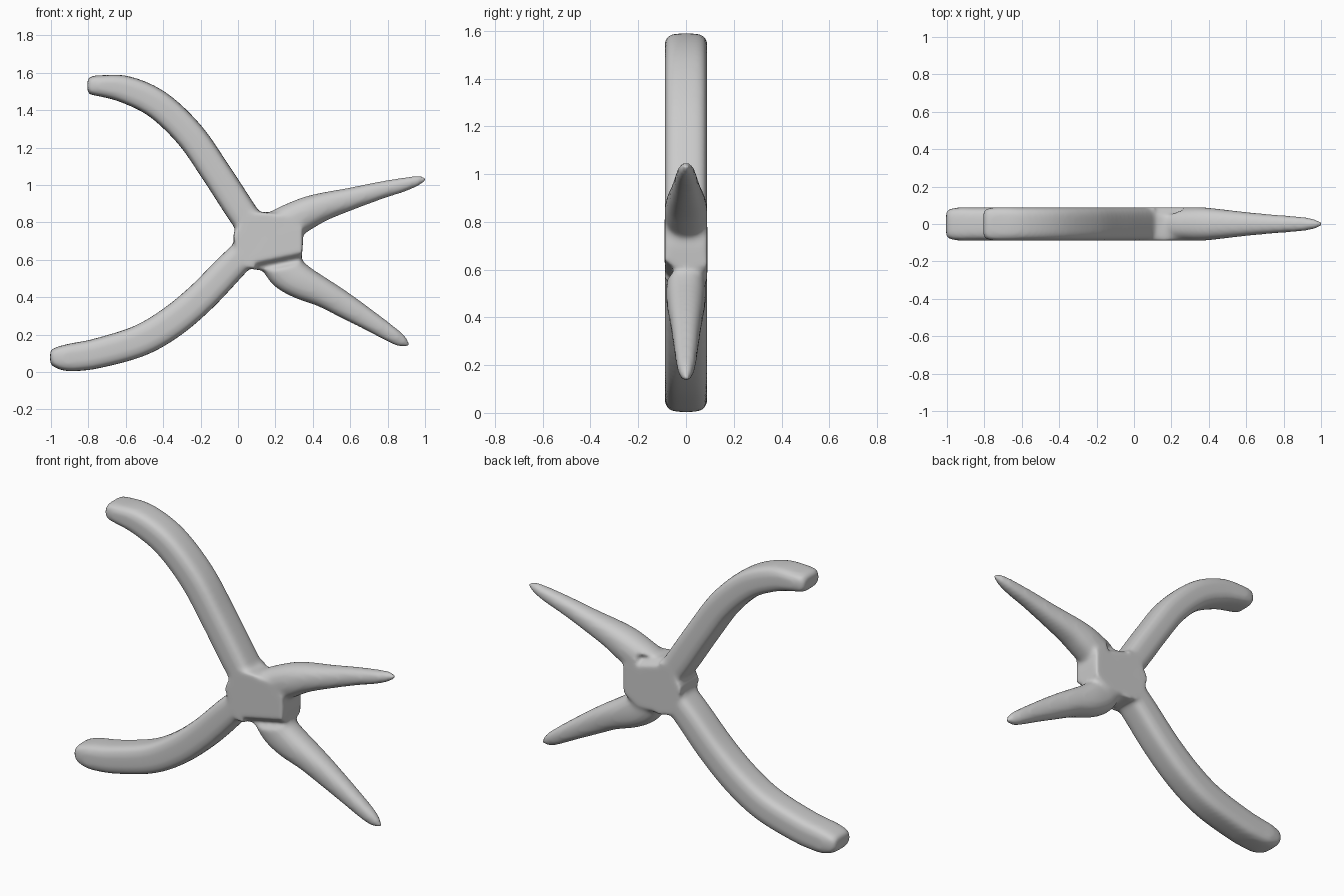
import bpy, bmesh, math
from mathutils import Vector

if "Cube" in bpy.data.objects:
    bpy.data.objects.remove(bpy.data.objects["Cube"])

DEPTH = 0.089


def spline(keys, steps=6):
    """Catmull-Rom through tuples (x, z, half_width, half_depth)."""
    k = [Vector(p) for p in keys]
    k = [2 * k[0] - k[1]] + k + [2 * k[-1] - k[-2]]
    out = []
    for i in range(1, len(k) - 2):
        a, b, c, d = k[i - 1:i + 3]
        for s in range(steps):
            t = s / steps
            out.append(0.5 * (2 * b + (c - a) * t + (2 * a - 5 * b + 4 * c - d) * t * t
                              + (3 * b - a - 3 * c + d) * t ** 3))
    return out + [k[-2]]


def sweep(bm, keys, power, sides=28):
    """Rounded-rectangle section swept along a path in the xz plane."""
    pts = spline(keys)
    rings = []
    for i, p in enumerate(pts):
        q = pts[min(i + 1, len(pts) - 1)] - pts[max(i - 1, 0)]
        t = Vector((q[0], q[1])).normalized()
        w, d = max(p[2], 0.004), max(p[3], 0.004)
        ring = []
        for j in range(sides):
            a = 2 * math.pi * j / sides
            c, s = math.cos(a), math.sin(a)
            u = math.copysign(abs(c) ** (2 / power), c) * w
            v = math.copysign(abs(s) ** (2 / power), s) * d
            ring.append(bm.verts.new((p[0] - t.y * u, v, p[1] + t.x * u)))
        rings.append(ring)
    faces = [bm.faces.new(rings[0]), bm.faces.new(rings[-1][::-1])]
    for r, s in zip(rings, rings[1:]):
        for j in range(sides):
            n = (j + 1) % sides
            faces.append(bm.faces.new((r[j], s[j], s[n], r[n])))
    bmesh.ops.recalc_face_normals(bm, faces=faces)


def plate(bm, outline, depth):
    """Outline in the xz plane extruded along y."""
    f = bm.faces.new([bm.verts.new((x, -depth, z)) for x, z in outline])
    ext = bmesh.ops.extrude_face_region(bm, geom=[f])["geom"]
    bmesh.ops.translate(bm, verts=[v for v in ext if isinstance(v, bmesh.types.BMVert)],
                        vec=(0, 2 * depth, 0))
    bmesh.ops.recalc_face_normals(bm, faces=bm.faces[:])


def make(name, bm):
    me = bpy.data.meshes.new(name)
    bm.to_mesh(me)
    bm.free()
    ob = bpy.data.objects.new(name, me)
    bpy.context.collection.objects.link(ob)
    return ob


bm = bmesh.new()
D = DEPTH
# Upper handle
sweep(bm, [(-.805, 1.53, .03, .065), (-.79, 1.53, .048, .08), (-.74, 1.53, .056, D),
           (-.6, 1.51, .073, D), (-.43, 1.43, .078, D), (-.26, 1.27, .079, D),
           (-.12, 1.07, .079, D), (.03, .84, .079, D), (.13, .7, .07, D)], 3.6)
# Lower handle
sweep(bm, [(-1.005, .078, .03, .065), (-.985, .078, .05, .08), (-.93, .076, .069, D),
           (-.87, .08, .076, D), (-.75, .1, .08, D), (-.53, .165, .084, D),
           (-.36, .262, .085, D), (-.2, .395, .083, D), (-.04, .56, .08, D),
           (.1, .7, .07, D)], 3.6)
# Upper jaw
sweep(bm, [(.2, .77, .09, D), (.27, .80, .095, D), (.37, .85, .087, .089),
           (.46, .885, .075, .08), (.6, .925, .06, .064), (.75, .968, .048, .05),
           (.88, 1.0, .038, .04), (.96, 1.022, .027, .028), (1.01, 1.035, .008, .008)], 2.4)
# Lower jaw
sweep(bm, [(.2, .6, .09, .08), (.26, .535, .1, .082), (.34, .48, .092, .083),
           (.46, .42, .076, .074), (.58, .35, .067, .062), (.72, .264, .053, .05),
           (.82, .2, .043, .04), (.875, .165, .033, .028), (.92, .137, .008, .008)], 2.4)
# Pivot hub
plate(bm, [(-.025, .74), (.05, .85), (.13, .855), (.25, .84), (.34, .78), (.348, .7),
           (.34, .6), (.25, .56), (.1, .545), (.04, .56), (-.02, .68)], D)
pliers = make("pliers", bm)


def groove(name, start, end, side):
    """V-shaped channel between the hub and a jaw."""
    (x0, z0), (x1, z1) = start, end
    g = bmesh.new()
    r0, r1 = [[g.verts.new((x, y * side, z + dz)) for y, dz in
               ((.042, 0), (.12, .06), (.12, -.06))] for x, z in (start, end)]
    g.faces.new(r0)
    g.faces.new(r1)
    for j in range(3):
        g.faces.new((r0[j], r0[j - 1], r1[j - 1], r1[j]))
    bmesh.ops.recalc_face_normals(g, faces=g.faces[:])
    ob = make(name, g)
    ob.hide_render = True
    ob.hide_viewport = False
    ob.display_type = 'WIRE'
    return ob


cutters = [groove("front_groove_cutter", (.09, .55), (.40, .615), -1),
           groove("back_groove_cutter", (.11, .865), (.26, .825), 1)]


def remesh(name, size):
    m = pliers.modifiers.new(name, 'REMESH')
    m.mode = 'VOXEL'
    m.voxel_size = size
    m.use_smooth_shade = True


# Fuse the parts, cut the grooves, then soften every junction
remesh("fuse", 0.011)
for c in cutters:
    m = pliers.modifiers.new(c.name, 'BOOLEAN')
    m.operation = 'DIFFERENCE'
    m.object = c
remesh("refuse", 0.011)
s = pliers.modifiers.new("soften", 'SMOOTH')
s.factor = 0.5
s.iterations = 10
